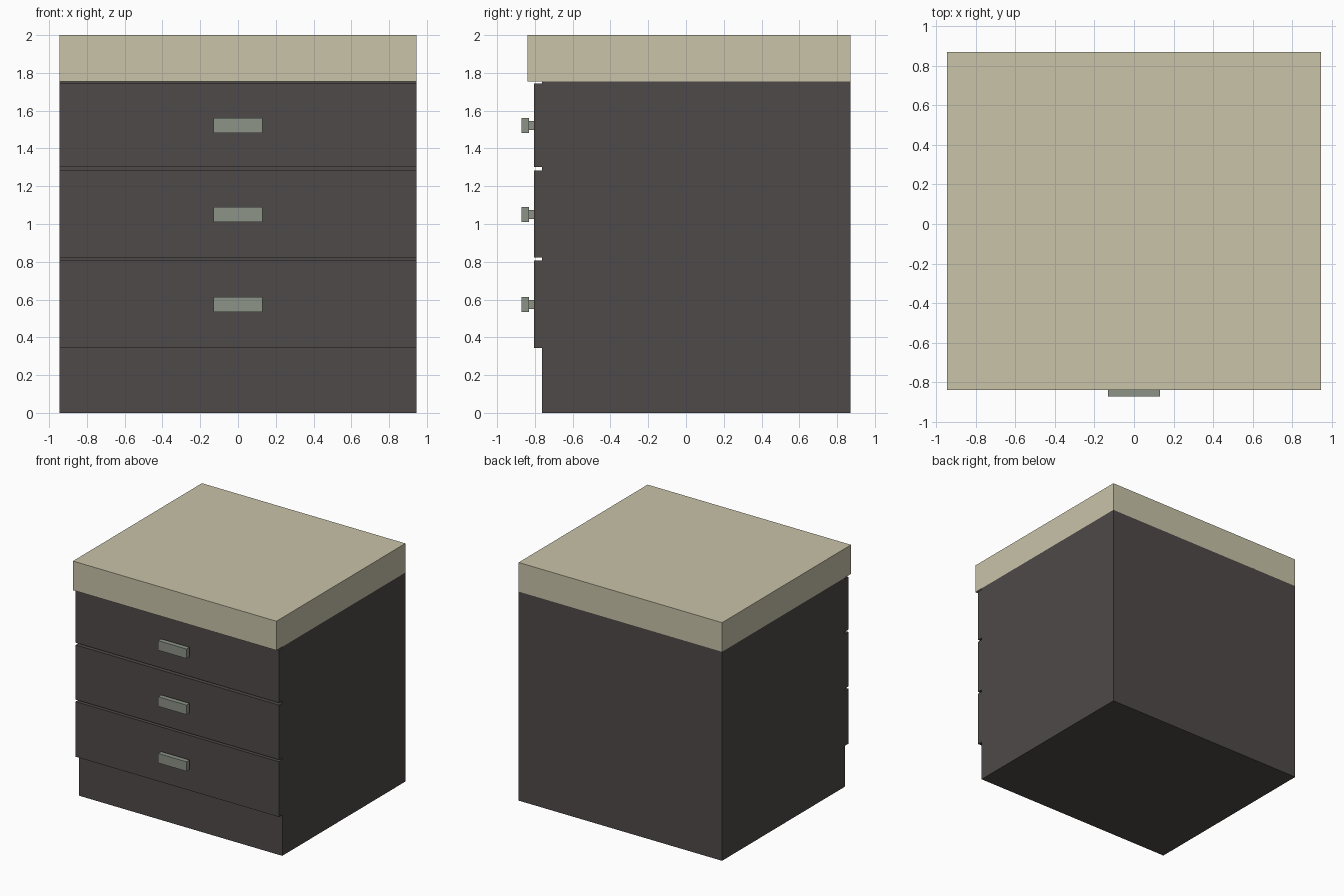
import bpy, bmesh
from mathutils import Vector

if "Cube" in bpy.data.objects:
    bpy.data.objects.remove(bpy.data.objects["Cube"])


def material(name, rgb):
    m = bpy.data.materials.new(name)
    m.diffuse_color = (*rgb, 1)
    m.use_nodes = True
    m.node_tree.nodes["Principled BSDF"].inputs["Base Color"].default_value = m.diffuse_color
    return m


DARK = material("dark_grey", (0.076, 0.068, 0.065))
CREAM = material("cream", (0.578, 0.546, 0.397))
METAL = material("grey_green", (0.262, 0.292, 0.242))


def box(name, half_x, y, z, mat):
    """Box centred on x = 0, spanning the given y and z ranges."""
    bm = bmesh.new()
    bmesh.ops.create_cube(bm, size=1)
    bmesh.ops.scale(bm, vec=Vector((2 * half_x, y[1] - y[0], z[1] - z[0])), verts=bm.verts)
    bmesh.ops.translate(bm, vec=Vector((0, sum(y) / 2, sum(z) / 2)), verts=bm.verts)
    me = bpy.data.meshes.new(name)
    bm.to_mesh(me)
    bm.free()
    me.materials.append(mat)
    ob = bpy.data.objects.new(name, me)
    bpy.context.collection.objects.link(ob)
    return ob


W = 0.945
BACK, FRONT, DRAWER, STEM = 0.871, -0.762, -0.805, -0.831

# Cabinet body and thick overhanging top
box("cabinet_body", W, (FRONT, BACK), (0, 1.755), DARK)
box("top_slab", W, (-0.84, BACK), (1.755, 2.0), CREAM)

# Drawer fronts, each with a stem and a bar handle
drawers = [("bottom", 0.343, 0.806, 0.574),
           ("middle", 0.823, 1.282, 1.050),
           ("top", 1.301, 1.743, 1.521)]
for name, z0, z1, zc in drawers:
    box(name + "_drawer_front", W, (DRAWER, FRONT), (z0, z1), DARK)
    box(name + "_handle_stem", 0.112, (STEM, DRAWER), (zc - 0.024, zc + 0.024), METAL)
    box(name + "_handle_bar", 0.131, (-0.872, STEM), (zc - 0.04, zc + 0.04), METAL)
